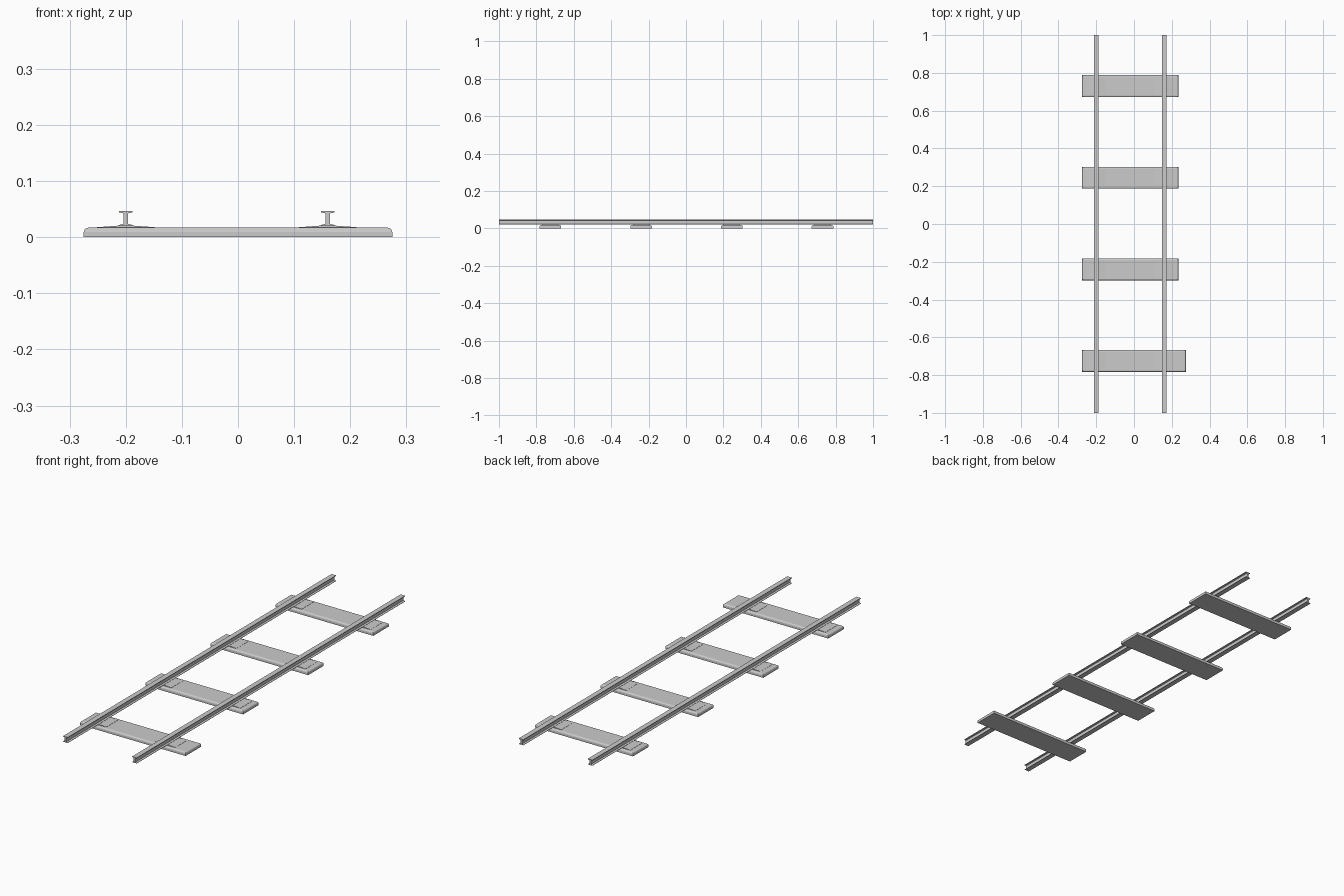
import bpy, bmesh

if "Cube" in bpy.data.objects:
    bpy.data.objects.remove(bpy.data.objects["Cube"])

RAIL_X = (-0.20, 0.16)
TIES = ((-0.725, 0.275), (-0.24, 0.235), (0.245, 0.235), (0.73, 0.235))  # y, right end


def extrude_profile(name, pts, x, y0, y1):
    """Extrude an (x, z) outline along y."""
    bm = bmesh.new()
    face = bm.faces.new([bm.verts.new((x + px, y0, pz)) for px, pz in pts])
    ext = bmesh.ops.extrude_face_region(bm, geom=[face])["geom"]
    verts = [g for g in ext if isinstance(g, bmesh.types.BMVert)]
    bmesh.ops.translate(bm, vec=(0, y1 - y0, 0), verts=verts)
    return finish(name, bm)


def finish(name, bm):
    bmesh.ops.recalc_face_normals(bm, faces=bm.faces)
    mesh = bpy.data.meshes.new(name)
    bm.to_mesh(mesh)
    bm.free()
    obj = bpy.data.objects.new(name, mesh)
    bpy.context.collection.objects.link(obj)
    return obj


def tie(name, x0, x1, y, width=0.116, h=0.017):
    """Plank with rounded top edges."""
    bm = bmesh.new()
    bmesh.ops.create_cube(bm, size=1)
    for v in bm.verts:
        v.co = ((x0 + x1) / 2 + v.co.x * (x1 - x0), y + v.co.y * width,
                (v.co.z + 0.5) * h)
    top = [e for e in bm.edges if all(v.co.z > h / 2 for v in e.verts)]
    bmesh.ops.bevel(bm, geom=top, offset=0.008, segments=3, profile=0.5,
                    affect='EDGES')
    return finish(name, bm)


def mirrored(half):
    return half + [(-x, z) for x, z in reversed(half)]


# I-shaped rail and shallow sloped tie plate outlines
rail_half = [(0.012, 0.020), (0.012, 0.0215), (0.004, 0.024), (0.004, 0.0425),
             (0.012, 0.044), (0.012, 0.047)]
plate_half = [(0.051, 0.016), (0.051, 0.0178), (0.014, 0.0205)]

# Rails
for side, x in zip(("left", "right"), RAIL_X):
    extrude_profile(f"{side}_rail", mirrored(rail_half), x, -1, 1)

# Ties with a plate under each rail
for i, (y, x1) in enumerate(TIES):
    tie(f"tie_{i + 1}", -0.275, x1, y)
    for side, x in zip(("left", "right"), RAIL_X):
        extrude_profile(f"{side}_tie_plate_{i + 1}", mirrored(plate_half),
                        x, y - 0.044, y + 0.044)
